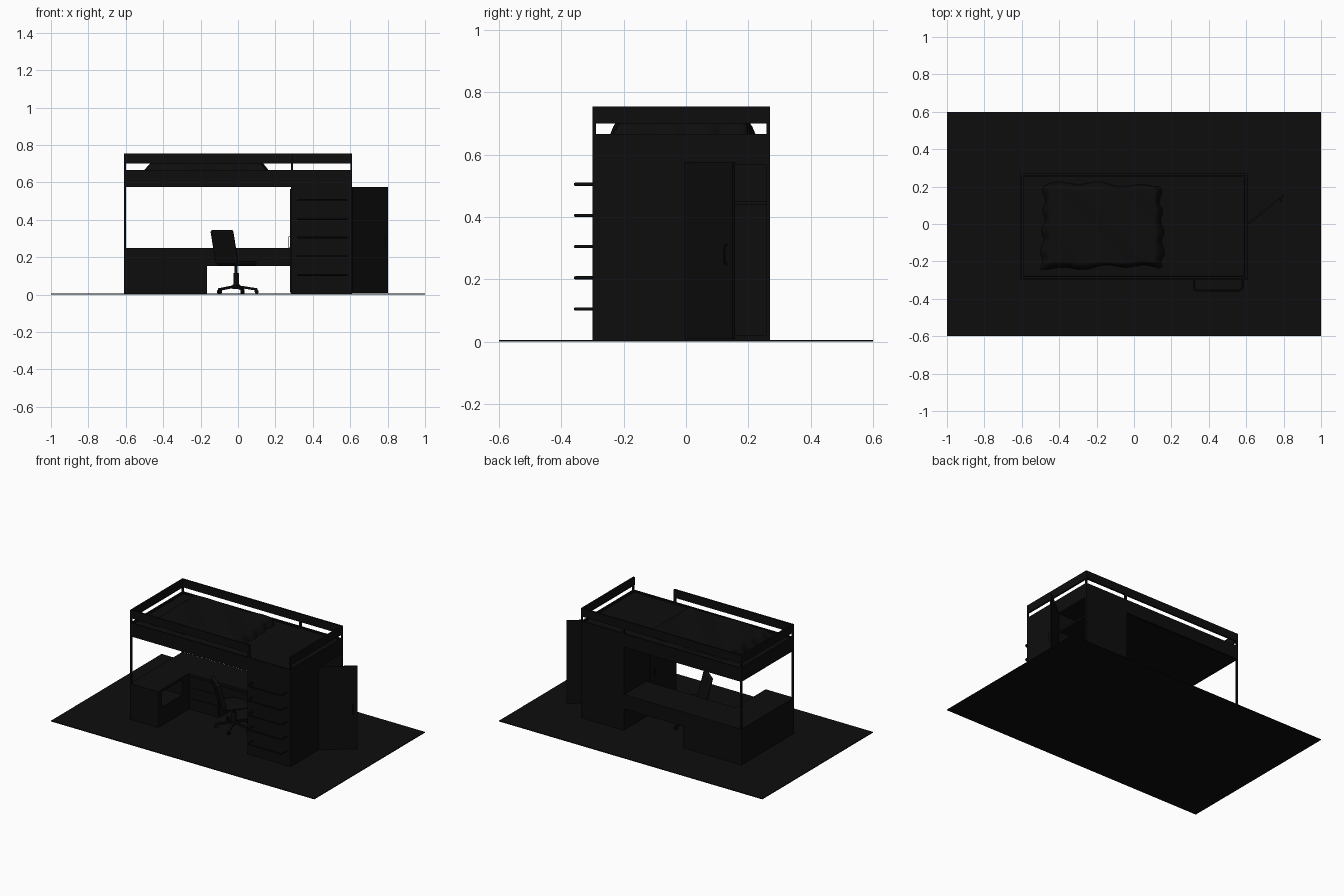
import bpy, bmesh, math
from mathutils import Vector, Matrix

if "Cube" in bpy.data.objects:
    bpy.data.objects.remove(bpy.data.objects["Cube"])

mat = bpy.data.materials.new("black")
mat.diffuse_color = (0.004, 0.004, 0.004, 1)
mat.use_nodes = True
mat.node_tree.nodes["Principled BSDF"].inputs["Base Color"].default_value = mat.diffuse_color


def finish(name, bm, smooth=False, matrix=None):
    me = bpy.data.meshes.new(name)
    bmesh.ops.recalc_face_normals(bm, faces=bm.faces)
    bm.to_mesh(me)
    bm.free()
    ob = bpy.data.objects.new(name, me)
    bpy.context.collection.objects.link(ob)
    me.materials.append(mat)
    if matrix:
        ob.matrix_world = matrix
    if smooth:
        for p in me.polygons:
            p.use_smooth = True
    return ob


def box(name, x0, x1, y0, y1, z0, z1, matrix=None, bevel=0):
    bm = bmesh.new()
    bmesh.ops.create_cube(bm, size=1)
    for v in bm.verts:
        v.co = ((x0 + x1) / 2 + v.co.x * (x1 - x0), (y0 + y1) / 2 + v.co.y * (y1 - y0),
                (z0 + z1) / 2 + v.co.z * (z1 - z0))
    ob = finish(name, bm, matrix=matrix)
    if bevel:
        m = ob.modifiers.new("bevel", 'BEVEL')
        m.width, m.segments = bevel, 3
    return ob


def cylinder(name, r, depth, matrix, seg=20):
    bm = bmesh.new()
    bmesh.ops.create_cone(bm, cap_ends=True, segments=seg, radius1=r, radius2=r, depth=depth)
    return finish(name, bm, matrix=matrix)


def tube(name, pts, r, corner):
    # bent bar: polyline with rounded inner corners
    path = [Vector(pts[0])]
    for a, b, c in zip(pts, pts[1:], pts[2:]):
        a, b, c = Vector(a), Vector(b), Vector(c)
        p, q = b + (a - b).normalized() * corner, b + (c - b).normalized() * corner
        path += [p.lerp(b, t).lerp(b.lerp(q, t), t) for t in (0, .25, .5, .75, 1)]
    path.append(Vector(pts[-1]))
    cu = bpy.data.curves.new(name, 'CURVE')
    cu.dimensions, cu.bevel_depth, cu.bevel_resolution, cu.use_fill_caps = '3D', r, 2, True
    sp = cu.splines.new('POLY')
    sp.points.add(len(path) - 1)
    for s, p in zip(sp.points, path):
        s.co = (*p, 1)
    ob = bpy.data.objects.new(name, cu)
    bpy.context.collection.objects.link(ob)
    cu.materials.append(mat)


X, Y0, Y1, T, W = 0.61, -0.30, 0.27, 0.012, 0.283   # bed extents, board thickness, wardrobe side

box("floor", -1, 1, -0.6, 0.6, 0, 0.005)

# Bed frame, posts and guard rails
for y, side in ((Y0, "front"), (Y1 - T, "back")):
    box(f"{side}_left_post", -X, -X + T, y, y + T, 0, 0.755)
    box(f"{side}_right_post", X - 0.008, X, y, y + T, 0.66, 0.755)
    box(f"{side}_bed_board", -X, X, y, y + T, 0.575, 0.667)
    box(f"{side}_guard_rail", -X, W + T if side == "front" else X, y, y + T, 0.70, 0.755)
    box(f"{side}_inner_post", W, W + T, y, y + T, 0.66, 0.755)
for x, side in ((-X, "left"), (X - T, "right")):
    box(f"{side}_bed_board", x, x + T, Y0, Y1, 0.575, 0.667)
    box(f"{side}_guard_rail", x, x + T, Y0, Y1, 0.70, 0.755)
box("bed_base", -X + T, X - T, Y0 + T, Y1 - T, 0.58, 0.60)
box("mattress", -X + 0.016, X - 0.016, Y0 + 0.016, Y1 - 0.016, 0.60, 0.664, bevel=0.01)

# Rumpled blanket with sloping hem
bm = bmesh.new()
bmesh.ops.create_grid(bm, x_segments=60, y_segments=44, size=1)
for v in bm.verts:
    u, w = v.co.x, v.co.y
    m = max(abs(u), abs(w))
    drop = max(0, (m - 0.9) / 0.1)
    wob = 0.008 * m ** 6 * (math.sin(9 * u + 2 * w) + math.sin(13 * w - 3 * u))
    v.co = (-0.17 + u * 0.318 + wob * u, -0.01 + w * 0.222 + wob * w,
            0.712 - 0.048 * drop ** 1.3 + 0.003 * (1 - drop) * math.sin(6 * u + 4 * w))
finish("blanket", bm, True)

# Wardrobe shell, open towards the right at the back
box("wardrobe_front", W, X, Y0, Y0 + T, 0, 0.58)
box("wardrobe_back", W, X, Y1 - T, Y1, 0, 0.58)
box("wardrobe_left_side", W, W + T, Y0, Y1, 0, 0.60)
box("wardrobe_right_side", X - T, X, Y0, 0, 0, 0.58)
box("wardrobe_divider", W, X, -T, 0, 0, 0.58)
box("wardrobe_floor", W, X, Y0, Y1, 0, 0.02)
box("wardrobe_shelf", W, X - T, 0, Y1, 0.44, 0.452)
box("wardrobe_top", W, X, Y0, Y1, 0.568, 0.58)
hinge = Matrix.Translation((X, 0, 0)) @ Matrix.Rotation(math.atan2(0.15, 0.185), 4, 'Z')
box("wardrobe_open_door", 0, 0.243, -0.005, 0.005, 0.008, 0.576, hinge)
d = hinge @ Vector((0.215, -0.004, 0))
n = hinge.to_3x3() @ Vector((0, -0.012, 0))
tube("open_door_handle", [(d.x, d.y, 0.25), (d.x + n.x, d.y + n.y, 0.25),
                          (d.x + n.x, d.y + n.y, 0.31), (d.x, d.y, 0.31)], 0.002, 0.005)
box("wardrobe_left_door", W - 0.004, W, Y0 + 0.01, -0.01, 0.01, 0.565)
tube("left_door_handle", [(W, -0.05, 0.25), (W - 0.012, -0.05, 0.25),
                          (W - 0.012, -0.05, 0.31), (W, -0.05, 0.31)], 0.002, 0.005)

# Ladder rungs on the wardrobe front
for i in range(5):
    z = 0.105 + 0.1 * i
    tube(f"rung_{i + 1}", [(0.32, Y0, z), (0.32, -0.355, z), (0.58, -0.355, z), (0.58, Y0, z)], 0.005, 0.02)

# L-shaped desk: side cabinet with cubby, drawer pedestal, knee drawers
CX, DY = -0.395, 0.03
box("desk_side_top", -X, CX, Y0, Y1, 0.235, 0.25)
box("desk_main_top", CX, W, DY, Y1, 0.235, 0.25)
box("cabinet_lower", -X, CX, Y0, DY, 0, 0.13)
box("cabinet_cubby_back", -X, -X + T, Y0, DY, 0.13, 0.235)
box("cabinet_cubby_front_wall", -X, CX, Y0, Y0 + 0.04, 0.13, 0.235)
box("cabinet_cubby_rear_wall", -X, CX, -0.04, DY, 0.13, 0.235)
box("desk_corner_block", -X, CX, DY, Y1, 0, 0.235)
box("drawer_pedestal", CX, -0.167, DY + 0.006, Y1, 0, 0.235)
for i in range(3):
    z = 0.015 + i * 0.074
    box(f"pedestal_drawer_{i + 1}", CX + 0.01, -0.175, DY + 0.001, DY + 0.01, z, z + 0.068)
box("knee_drawer_box", -0.167, W, DY + 0.006, Y1, 0.152, 0.235)
for i in range(2):
    x = -0.16 + i * 0.222
    box(f"knee_drawer_{i + 1}", x, x + 0.215, DY + 0.001, DY + 0.01, 0.156, 0.23)

# Swivel chair, turned towards the desk
C = Matrix.Translation((-0.01, -0.03, 0)) @ Matrix.Rotation(math.radians(50), 4, 'Z')
box("chair_seat", -0.075, 0.085, -0.075, 0.075, 0.155, 0.18, C, 0.01)
B = C @ Matrix.Translation((-0.075, 0, 0.165)) @ Matrix.Rotation(math.radians(-14), 4, 'Y')
box("chair_back", -0.012, 0.012, -0.075, 0.075, 0.0, 0.185, B, 0.01)
cylinder("chair_piston", 0.008, 0.12, C @ Matrix.Translation((0, 0, 0.10)))
cylinder("chair_column", 0.015, 0.07, C @ Matrix.Translation((0, 0, 0.08)))
cylinder("chair_hub", 0.02, 0.025, C @ Matrix.Translation((0, 0, 0.042)))
for i in range(5):
    L = C @ Matrix.Rotation(math.radians(72 * i + 22), 4, 'Z')
    leg = L @ Matrix.Translation((0.01, 0, 0.044)) @ Matrix.Rotation(math.radians(9), 4, 'Y')
    box(f"chair_leg_{i + 1}", 0, 0.105, -0.007, 0.007, -0.007, 0.006, leg)
    for s in (-1, 1):
        cylinder(f"caster_{i + 1}_{'a' if s < 0 else 'b'}", 0.011, 0.006,
                 L @ Matrix.Translation((0.11, s * 0.006, 0.016)) @ Matrix.Rotation(math.pi / 2, 4, 'X'), 14)
